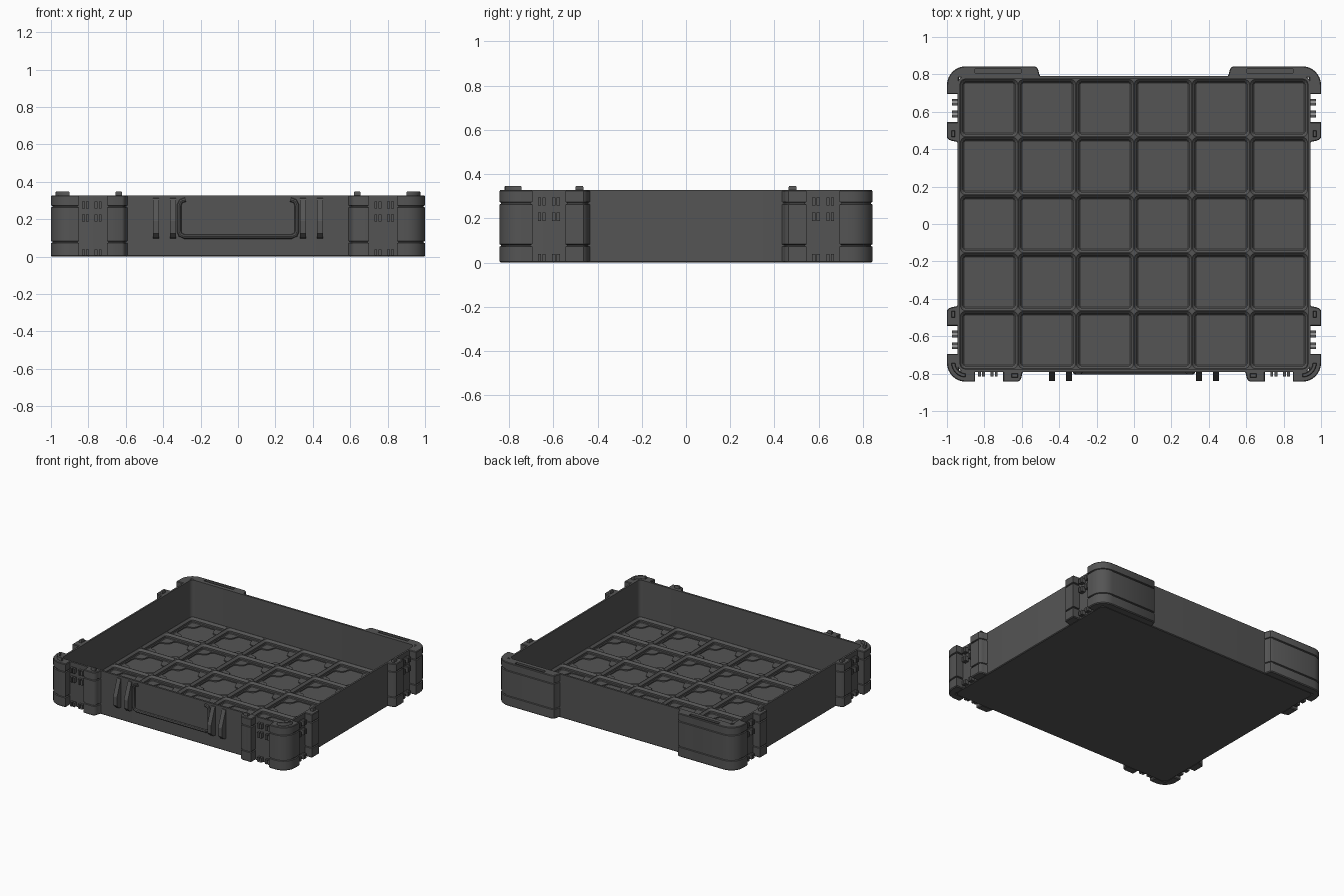
import bpy, bmesh, math
from mathutils import Vector

if "Cube" in bpy.data.objects:
    bpy.data.objects.remove(bpy.data.objects["Cube"])

plastic = bpy.data.materials.new("dark_grey_plastic")
plastic.diffuse_color = (0.09, 0.09, 0.09, 1)
plastic.use_nodes = True
plastic.node_tree.nodes["Principled BSDF"].inputs["Base Color"].default_value = plastic.diffuse_color


def finish(name, bm, smooth=False):
    bmesh.ops.remove_doubles(bm, verts=bm.verts, dist=1e-5)
    bmesh.ops.recalc_face_normals(bm, faces=bm.faces)
    me = bpy.data.meshes.new(name)
    bm.to_mesh(me)
    bm.free()
    me.materials.append(plastic)
    ob = bpy.data.objects.new(name, me)
    bpy.context.collection.objects.link(ob)
    bpy.ops.object.select_all(action='DESELECT')
    ob.select_set(True)
    bpy.context.view_layer.objects.active = ob
    if smooth:
        bpy.ops.object.shade_smooth_by_angle(angle=math.radians(35))
    return ob


def loft(bm, rings, cap_start=True, cap_end=True):
    """Join rings of equal point count with quads."""
    vs = [[bm.verts.new(p) for p in r] for r in rings]
    n = len(vs[0])
    for a, b in zip(vs, vs[1:]):
        for i in range(n):
            j = (i + 1) % n
            bm.faces.new((a[i], a[j], b[j], b[i]))
    if cap_start:
        bm.faces.new(vs[0][::-1])
    if cap_end:
        bm.faces.new(vs[-1])


def arc(cx, cy, r, a0, a1, n):
    angles = [math.radians(a0 + (a1 - a0) * i / n) for i in range(n + 1)]
    return [(cx + r * math.cos(a), cy + r * math.sin(a)) for a in angles]


def round_rect(hx, hy, r, n=5):
    pts = []
    for k, (sx, sy) in enumerate([(1, 1), (-1, 1), (-1, -1), (1, -1)]):
        pts += arc(sx * (hx - r), sy * (hy - r), r, 90 * k, 90 * k + 90, n)
    return pts


def inset(pts, d):
    """Mitred inward offset of a closed outline."""
    n = len(pts)
    p = [Vector(q) for q in pts]
    area = sum(p[i].x * p[(i + 1) % n].y - p[(i + 1) % n].x * p[i].y for i in range(n))
    s = 1 if area > 0 else -1
    out = []
    for i in range(n):
        e1 = (p[i] - p[i - 1]).normalized()
        e2 = (p[(i + 1) % n] - p[i]).normalized()
        n1, n2 = Vector((-e1.y, e1.x)) * s, Vector((-e2.y, e2.x)) * s
        out.append(p[i] + (n1 + n2) * d / (1 + n1.dot(n2)))
    return out


def stack(bm, outline, layers):
    """Vertical prism whose outline is inset by a given amount at each height."""
    loft(bm, [[(q[0], q[1], z) for q in inset(outline, d)] for z, d in layers])


def box(bm, x0, x1, y0, y1, z0, z1):
    stack(bm, [(x0, y0), (x1, y0), (x1, y1), (x0, y1)], [(z0, 0), (z1, 0)])


TOP = 0.328
# Thin-walled tray shell
bm = bmesh.new()
loft(bm, [[(x, y, z) for x, y in round_rect(hx, hy, r)] for hx, hy, r, z in [
    (0.938, 0.785, 0.035, 0), (0.943, 0.79, 0.04, 0.005), (0.943, 0.79, 0.04, TOP),
    (0.93, 0.775, 0.03, TOP), (0.93, 0.775, 0.03, 0.03)]], cap_end=False)
finish("tray_shell", bm, True)

# Divided floor: stepped pockets with four raised corner pads each
PITCH, RIB, PAD, FLOOR = 0.31, 0.05, 0.017, 0.009
steps = [(0.155, 0.0, RIB), (0.1535, 0.029, RIB), (0.139, 0.016, 0.035),
         (0.139, 0.016, 0.022), (0.134, 0.011, PAD), (0.134, 0.011, FLOOR)]
pad = [(0, 0), (0.095, 0), (0.078, 0.008), (0.071, 0.022), (0.068, 0.042), (0.058, 0.058),
       (0.042, 0.068), (0.022, 0.071), (0.008, 0.078), (0, 0.095)]
bm = bmesh.new()
pads = bmesh.new()
for i in range(6):
    for j in range(5):
        cx, cy = (i - 2.5) * PITCH, (j - 2) * PITCH
        loft(bm, [[(cx + x, cy + y, z) for x, y in round_rect(h, h, r)] for h, r, z in steps],
             cap_start=False)
        for sx in (1, -1):
            for sy in (1, -1):
                pts = [(cx + sx * (0.135 - x), cy + sy * (0.135 - y)) for x, y in pad]
                stack(pads, pts, [(FLOOR - 0.002, 0), (PAD, 0)])
for f in [f for f in bm.faces if f.calc_area() < 1e-12]:
    bm.faces.remove(f)
# Pocket faces all look up or inward, so orient them explicitly after joining
floor = finish("pocket_floor", bm)
bm = bmesh.new()
bm.from_mesh(floor.data)
if sum(f.normal.z * f.calc_area() for f in bm.faces) < 0:
    bmesh.ops.reverse_faces(bm, faces=bm.faces)
bm.to_mesh(floor.data)
bm.free()
finish("corner_pads", pads)

# Corner and side bumpers, with two horizontal grooves
layers = [(0, 0.006), (0.006, 0), (0.072, 0), (0.075, 0.007), (0.080, 0.007), (0.083, 0),
          (0.263, 0), (0.266, 0.007), (0.271, 0.007), (0.274, 0), (TOP - 0.005, 0), (TOP, 0.004)]
corner = arc(0.9, 0.743, 0.1, 90, 0, 8)
side_end = [(1, 0.695), (0.936, 0.695), (0.936, 0.783)]
outlines = {
    "front_corner": (-1, [(0.85, 0.783), (0.85, 0.843)] + corner + side_end),
    "back_corner": (1, [(0.495, 0.783), (0.505, 0.797), (0.511, 0.82), (0.517, 0.835),
                        (0.53, 0.843)] + corner + side_end),
    "front_bumper": (-1, [(0.585, 0.783), (0.597, 0.797), (0.602, 0.82), (0.608, 0.835),
                          (0.62, 0.843), (0.7, 0.843), (0.7, 0.783)]),
}
side = [(0.936, 0.428), (0.95, 0.44), (0.975, 0.445), (0.991, 0.451), (1, 0.463),
        (1, 0.545), (0.936, 0.545)]
outlines["front_side_bumper"] = (-1, side)
outlines["back_side_bumper"] = (1, side)
for name, (sy, pts) in outlines.items():
    for sx, tag in ((1, "right"), (-1, "left")):
        bm = bmesh.new()
        stack(bm, [(sx * x, sy * y) for x, y in pts], layers)
        ob = finish(f"{name}_{tag}", bm, True)
        if name == "back_corner":
            # Slot in the top of the back corners
            bm = bmesh.new()
            x0, x1 = sorted((sx * 0.605, sx * 0.85))
            box(bm, x0, x1, 0.806, 0.829, 0.295, 0.4)
            cutter = finish("slot_cutter", bm)
            cutter.hide_render = True
            mod = ob.modifiers.new("slot", 'BOOLEAN')
            mod.operation, mod.object, mod.solver = 'DIFFERENCE', cutter, 'EXACT'
            bpy.context.view_layer.objects.active = ob
            bpy.ops.object.modifier_apply(modifier=mod.name)
            bpy.data.objects.remove(cutter)

# Stacking studs: curved on the front corners, small blocks on the bumpers
bm = bmesh.new()
stud = [(TOP - 0.01, 0), (0.342, 0), (0.347, 0.003)]
curve_stud = arc(0.9, 0.743, 0.076, 0, 90, 8) + arc(0.9, 0.743, 0.056, 90, 0, 8)
for sx in (1, -1):
    stack(bm, [(sx * x, -y) for x, y in curve_stud], stud)
    for cx, cy, hx, hy in [(0.637, -0.81, 0.018, 0.01), (0.967, -0.482, 0.01, 0.018),
                           (0.967, 0.482, 0.01, 0.018)]:
        stack(bm, [(sx * cx + a * hx, cy + b * hy)
                   for a, b in [(-1, -1), (1, -1), (1, 1), (-1, 1)]], stud)
finish("stacking_studs", bm, True)

# Paired hinge ribs in the gaps between bumpers
bm = bmesh.new()
for sx in (1, -1):
    for z0, z1 in [(0.006, 0.038), (0.188, 0.226), (0.258, 0.294)]:
        for c in (0.737, 0.759, 0.804, 0.826):
            box(bm, sx * c - 0.0075, sx * c + 0.0075, -0.815, -0.78, z0, z1)
        for c in (0.578, 0.598, 0.642, 0.662):
            for sy in (1, -1):
                x0, x1 = sorted((sx * 0.935, sx * 0.973))
                box(bm, x0, x1, sy * c - 0.0075, sy * c + 0.0075, z0, z1)
finish("hinge_ribs", bm)

# Vertical fins beside the handle outline
bm = bmesh.new()
fin = [(-0.78, 0.095), (-0.815, 0.1), (-0.84, 0.125), (-0.84, 0.19), (-0.795, 0.312), (-0.78, 0.315)]
for sx in (1, -1):
    for c in (0.348, 0.438):
        loft(bm, [[(sx * c + d, y, z) for y, z in fin] for d in (-0.016, 0.016)])
finish("handle_fins", bm)

# Raised U-shaped handle outline
half = [(0.28, 0.305), (0.305, 0.297), (0.315, 0.275), (0.315, 0.135), (0.308, 0.117), (0.285, 0.107)]
path = half + [(-x, z) for x, z in half[::-1]]
cu = bpy.data.curves.new("handle_outline", 'CURVE')
cu.dimensions = '3D'
cu.bevel_depth, cu.bevel_resolution, cu.use_fill_caps = 0.012, 2, True
sp = cu.splines.new('POLY')
sp.points.add(len(path) - 1)
for pt, (x, z) in zip(sp.points, path):
    pt.co = (x, -0.793, z, 1)
cu.materials.append(plastic)
ob = bpy.data.objects.new("handle_outline", cu)
bpy.context.collection.objects.link(ob)
bpy.ops.object.select_all(action='DESELECT')
ob.select_set(True)
bpy.context.view_layer.objects.active = ob
bpy.ops.object.convert(target='MESH')
bpy.ops.object.shade_smooth_by_angle(angle=math.radians(40))
